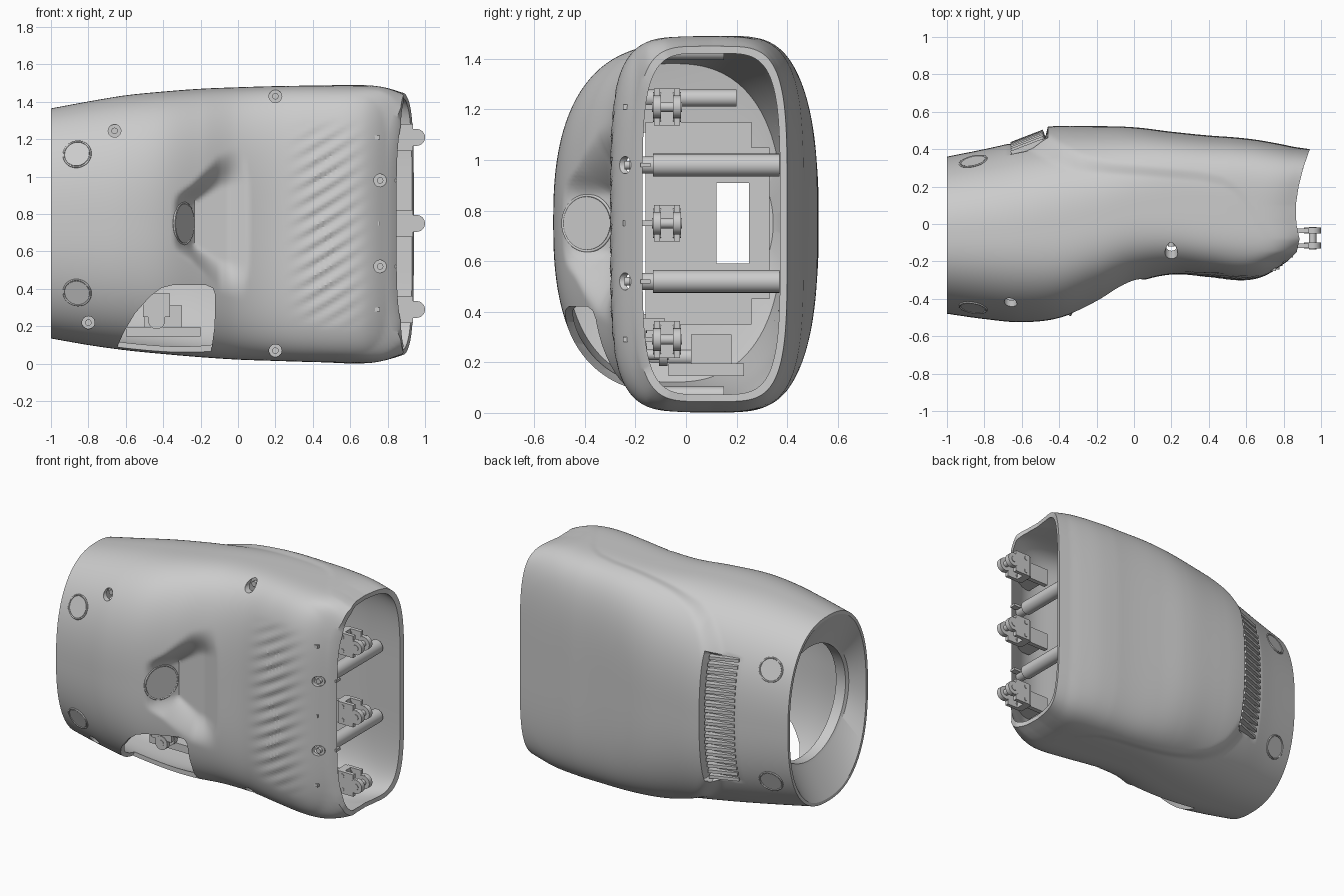
import bpy, bmesh, math
from mathutils import Vector, Matrix

if "Cube" in bpy.data.objects:
    bpy.data.objects.remove(bpy.data.objects["Cube"])

N = 300                       # points around the shell
# x, front y, back y, bottom z, top z, squareness
ST = [(-1, -.48, .36, .135, 1.365, 2.4), (-.8, -.508, .40, .10, 1.402, 2.45),
      (-.6, -.525, .443, .072, 1.435, 2.55), (-.4, -.502, .47, .052, 1.455, 2.75),
      (-.2, -.42, .48, .035, 1.47, 2.9), (0, -.318, .483, .022, 1.478, 3.2),
      (.2, -.27, .465, .015, 1.484, 3.7), (.4, -.284, .45, .009, 1.487, 4),
      (.6, -.302, .44, .005, 1.488, 4.2), (.72, -.292, .425, .006, 1.486, 4.3),
      (.8, -.26, .412, .02, 1.475, 4.4), (.88, -.2, .4, .045, 1.45, 4.5)]
XEND = [(-.3, .80), (-.2, .82), (-.15, .87), (-.08, .885), (0, .868), (.1, .865), (.2, .88), (.3, .905), (.4, .94)]
PANEL = [(-.64, .44), (-.5, .355), (-.4, .3), (-.3, .272), (.05, .25), (.35, .225), (.47, .2), (.54, .16),
         (.6, .1), (.72, -.1), (.9, -.4)]
STEP = [(-.5, .06), (-.3, .048), (0, .034), (.5, .02), (.8, 0)]
DENT = [(-.36, -.53), (-.34, -.49), (-.24, -.29), (-.05, -.27), (.1, -.31)]
DENT_W = [(-.34, .13), (-.24, .18), (-.1, .31), (.1, .38)]
WALL = .028


def lin(t, x):
    if x <= t[0][0]:
        return t[0][1]
    for (a, u), (b, v) in zip(t, t[1:]):
        if x <= b:
            return u + (v - u) * (x - a) / (b - a)
    return t[-1][1]


def sm(a, b, x):
    t = min(1, max(0, (x - a) / (b - a)))
    return t * t * (3 - 2 * t)


def station(x):
    """Smooth interpolation of the section table."""
    i = 0
    while i < len(ST) - 2 and x > ST[i + 1][0]:
        i += 1
    p, q = ST[i], ST[i + 1]
    o, r = ST[max(i - 1, 0)], ST[min(i + 2, len(ST) - 1)]
    h = q[0] - p[0]
    t = (x - p[0]) / h
    out = []
    for k in range(1, 6):
        m0 = (q[k] - o[k]) / (q[0] - o[0]) * h
        m1 = (r[k] - p[k]) / (r[0] - p[0]) * h
        out.append((2*t**3 - 3*t*t + 1) * p[k] + (t**3 - 2*t*t + t) * m0
                   + (3*t*t - 2*t**3) * q[k] + (t**3 - t*t) * m1)
    y0, y1, z0, z1, n = out
    return (y0 + y1) / 2, (y1 - y0) / 2, (z0 + z1) / 2, (z1 - z0) / 2, n


def surf(x, z, side):
    cy, a, cz, b, n = station(x)
    return cy + side * a * max(0, 1 - abs((z - cz) / b) ** n) ** (1 / n)


def ring(x, off=0.0):
    """One section of the shell; off > 0 gives the inner wall."""
    cy, a, cz, b, n = station(x)
    a, b = a - off, b - off
    pts = []
    for i in range(N):
        c, s = math.cos(math.tau * i / N), math.sin(math.tau * i / N)
        r = (abs(c) ** n + abs(s) ** n) ** (-1 / n)
        y, z = cy + a * r * c, cz + b * r * s
        if not off:           # raised back panel with vent recess
            nv = Vector((math.copysign(abs(c * r) ** (n - 1) / a, c),
                         math.copysign(abs(s * r) ** (n - 1) / b, s))).normalized()
            h = lin(STEP, x) * sm(0, .1 - .04 * sm(-.45, -.1, x), y - lin(PANEL, x)) * (.25 + .75 * abs(nv.x))
            if c > 0 and -.66 < x < -.47 and abs(z - .75) < .41:
                h = -.005
            y, z = y + nv.x * h, z + nv.y * h
            if c < 0:         # diagonal grip ridges
                env = sm(.24, .45, x) * (1 - sm(.5, .8, x)) * sm(.9, 1, abs(c * r)) * (1 - sm(.5, .68, abs(z - .75)))
                f = ((z - .5 * x) / .088) % 1
                y += .016 * env * (f / .65 if f < .65 else (1 - f) / .35)
        if c < 0 and -.36 < x < .1:   # scooped dent around the button
            w = 1 - sm(.6, 1.2, abs(z - .75) / lin(DENT_W, x))
            y += w * max(0, lin(DENT, x) + off - y)
        pts.append((x + sm(.3, .88, x) * (lin(XEND, y) - .88), y, z))
    return pts


def circle(x, r):
    return [(x, -.055 + r * math.cos(math.tau * i / N), .75 + r * math.sin(math.tau * i / N)) for i in range(N)]


def finish(bm, name, angle=30):
    bmesh.ops.recalc_face_normals(bm, faces=bm.faces)
    me = bpy.data.meshes.new(name)
    bm.to_mesh(me)
    bm.free()
    ob = bpy.data.objects.new(name, me)
    bpy.context.collection.objects.link(ob)
    smooth(ob, angle)
    return ob


def smooth(ob, angle=30):
    bpy.ops.object.select_all(action='DESELECT')
    ob.select_set(True)
    bpy.context.view_layer.objects.active = ob
    bpy.ops.object.shade_smooth_by_angle(angle=math.radians(angle))


def cyl(bm, p, q, r, seg=24):
    p, q = Vector(p), Vector(q)
    m = Matrix.Translation((p + q) / 2) @ (q - p).to_track_quat('Z', 'Y').to_matrix().to_4x4()
    bmesh.ops.create_cone(bm, cap_ends=True, segments=seg, radius1=r, radius2=r, depth=(q - p).length, matrix=m)


def box(bm, c, s, rz=0):
    bmesh.ops.create_cube(bm, size=1, matrix=Matrix.Translation(c) @ Matrix.Rotation(rz, 4, 'Z') @ Matrix.Diagonal((*s, 1)))


# shell: outer wall, open right rim, inner wall, round neck at the left end
bm = bmesh.new()
outer = [-1 + 1.88 * i / 115 for i in range(116)]
inner = [.88 - 1.64 * i / 45 for i in range(46)]
loops = [ring(x) for x in outer] + [ring(x, WALL) for x in inner]
loops += [circle(-.80, .40), circle(-.80, .375), circle(-.87, .375), circle(-.88, .395), ring(-1, .02)]
rows = [[bm.verts.new(p) for p in l] for l in loops]
for A, B in zip(rows, rows[1:] + rows[:1]):
    for i in range(N):
        j = (i + 1) % N
        bm.faces.new((A[i], A[j], B[j], B[i]))
shell = finish(bm, "shell")

# cutters: screw holes and the front lower notch
SCREWS = [(-.66, 1.245, .2), (-.8, .22, .08), (.2, 1.43, .15), (.2, .07, .15), (.76, .98, .37), (.76, .52, .37)]
bm = bmesh.new()
for x, z, _ in SCREWS:
    cyl(bm, (x, -1, z), (x, surf(x, z, -1) + .07, z), .034)
notch = [(-.66, -.1), (-.65, .08), (-.61, .17), (-.55, .27), (-.47, .36), (-.41, .405), (-.35, .42),
         (-.17, .42), (-.135, .405), (-.122, .37), (-.125, .2), (-.15, .02), (-.15, -.1)]
face = bm.faces.new([bm.verts.new((x, -1, z)) for x, z in notch])
ext = bmesh.ops.extrude_face_region(bm, geom=[face], use_keep_orig=True)
bmesh.ops.translate(bm, vec=(0, .82, 0), verts=[v for v in ext['geom'] if isinstance(v, bmesh.types.BMVert)])
cutter = finish(bm, "cutter")
cutter.hide_render = True
mod = shell.modifiers.new("cut", 'BOOLEAN')
mod.operation, mod.object, mod.solver = 'DIFFERENCE', cutter, 'MANIFOLD'
bpy.context.view_layer.objects.active = shell
bpy.ops.object.modifier_apply(modifier="cut")
bpy.data.objects.remove(cutter)
smooth(shell, 35)

# screw posts
bm = bmesh.new()
for x, z, end in SCREWS:
    y = surf(x, z, -1) + .035
    cyl(bm, (x, y + .02, z), (x, end, z), .034)
    cyl(bm, (x, y, z), (x, y + .03, z), .017)
    if x > .7:
        cyl(bm, (x, -.13, z), (x, end, z), .045)
        box(bm, (.825, -.16, z), (.05, .04, .016))
finish(bm, "screw_posts")

# round caps near the left end, front and back
for k, (z, side) in enumerate([(1.12, -1), (.38, -1), (1.12, 1), (.38, 1)]):
    x, e = -.86, .02
    y = surf(x, z, side)
    dx = (surf(x + e, z, side) - surf(x - e, z, side)) / (2 * e)
    dz = (surf(x, z + e, side) - surf(x, z - e, side)) / (2 * e)
    nv = Vector((-dx, 1, -dz)).normalized() * side
    p = Vector((x, y, z))
    bm = bmesh.new()
    cyl(bm, p - nv * .02, p + nv * .002, .066, 40)
    finish(bm, f"cap_{k}")
    bpy.ops.mesh.primitive_torus_add(location=p, rotation=nv.to_track_quat('Z', 'Y').to_euler(),
                                     major_radius=.073, minor_radius=.005, major_segments=40, minor_segments=8)
    bpy.context.object.name = f"cap_ring_{k}"
    smooth(bpy.context.object, 60)

# button in the dent
nv, p = Vector((.88, -.47, 0)).normalized(), Vector((-.29, -.39, .75))
bm = bmesh.new()
cyl(bm, p - nv * .04, p + nv * .006, .105, 48)
finish(bm, "button")
bpy.ops.mesh.primitive_torus_add(location=p, rotation=nv.to_track_quat('Z', 'Y').to_euler(),
                                 major_radius=.11, minor_radius=.006, major_segments=48, minor_segments=8)
bpy.context.object.name = "button_ring"
smooth(bpy.context.object, 60)

# vent slats on the back
bm = bmesh.new()
for i in range(20):
    z = .75 + (i - 9.5) * .0415
    box(bm, (-.567, surf(-.567, z, 1) + .004, z), (.185, .04, .02), math.radians(21))
finish(bm, "vent_slats")


def hinge(name, loc, rot=0):
    """Fork hinge with pin, pointing to +x before rotation about y."""
    bm = bmesh.new()
    for y in (-.04, .04):
        box(bm, (-.075, y, 0), (.11, .024, .145))
        box(bm, (-.025, y, 0), (.06, .024, .09))
        cyl(bm, (0, y - .016, 0), (0, y + .016, 0), .045)
        for dz in (-.045, .045):
            cyl(bm, (-.1, y - .016, dz), (-.1, y + .016, dz), .014, 12)
    box(bm, (-.12, 0, 0), (.05, .09, .145))
    cyl(bm, (0, -.06, 0), (0, .06, 0), .02)
    ob = finish(bm, name)
    ob.location, ob.rotation_euler = loc, (0, rot, 0)


for k, z in enumerate((.29, .75, 1.21)):
    hinge(f"hinge_{k}", (.955, -.075, z))
    bm = bmesh.new()
    box(bm, (.75, -.075, z), (.2, .03, .11))
    box(bm, (.7, -.165, z), (.12, .17, .02))
    finish(bm, f"hinge_rail_{k}")
hinge("inner_hinge", (-.435, -.13, .23), math.pi / 2)

# bulkhead with window behind the neck, and inner floor blocks
bm = bmesh.new()
box(bm, (-.6, -.02, .75), (.03, .28, .8))
box(bm, (-.6, .29, .75), (.03, .08, .6))
for s in (-1, 1):
    box(bm, (-.6, .19, .75 + s * .28), (.03, .14, .24))
box(bm, (-.4, .08, .17), (.4, .3, .05))
box(bm, (-.4, .1, .25), (.2, .16, .12))
finish(bm, "bulkhead")
